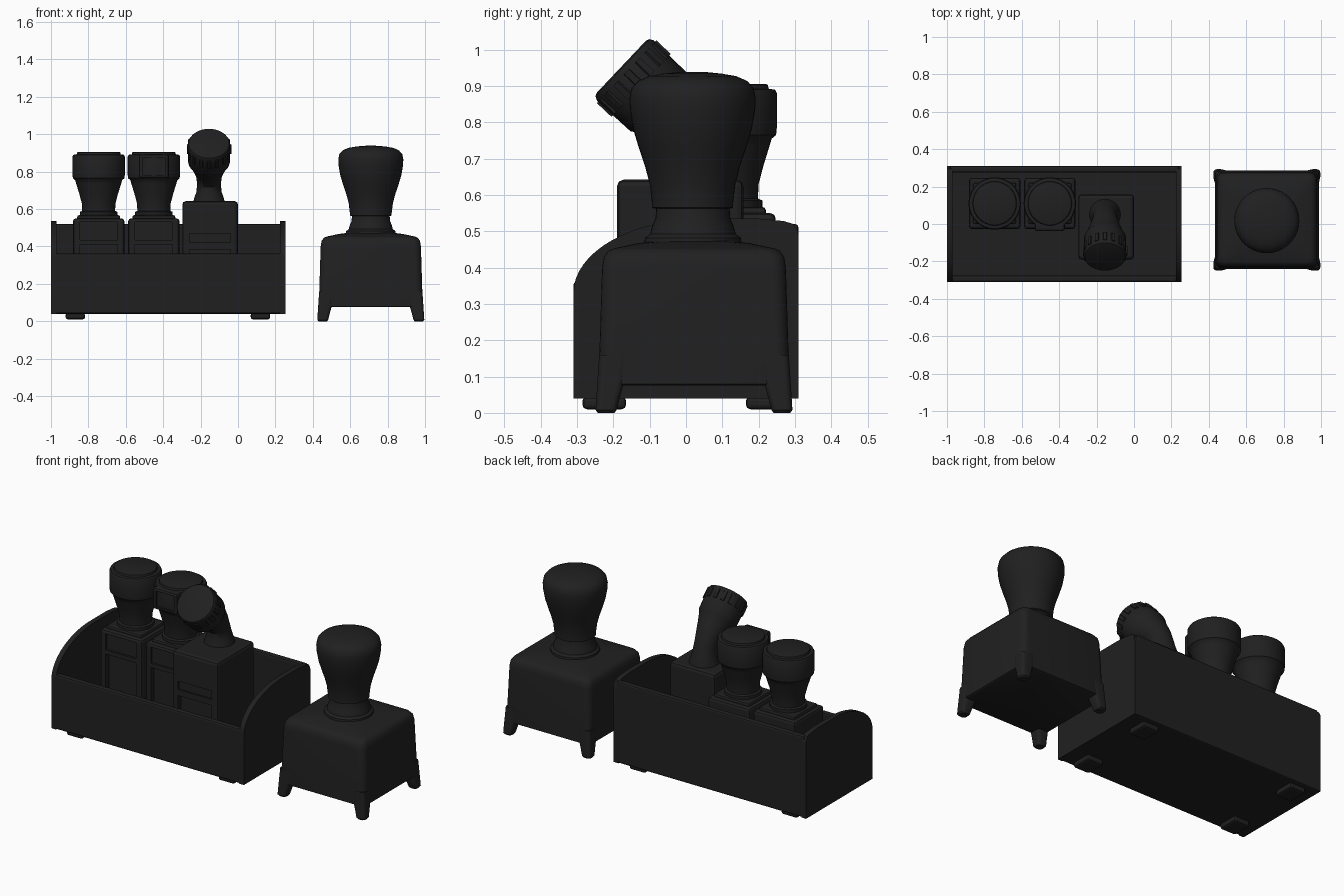
import bpy, bmesh, math
from mathutils import Vector

if "Cube" in bpy.data.objects:
    bpy.data.objects.remove(bpy.data.objects["Cube"])

black = bpy.data.materials.new("matte black plastic")
black.diffuse_color = (0.0145, 0.0145, 0.0145, 1)
black.use_nodes = True
black.node_tree.nodes["Principled BSDF"].inputs["Base Color"].default_value = black.diffuse_color


def finish(name, bm, bevel=0, smooth=True):
    bmesh.ops.recalc_face_normals(bm, faces=bm.faces)
    me = bpy.data.meshes.new(name)
    bm.to_mesh(me)
    bm.free()
    ob = bpy.data.objects.new(name, me)
    bpy.context.collection.objects.link(ob)
    me.materials.append(black)
    if smooth:
        bpy.ops.object.select_all(action='DESELECT')
        ob.select_set(True)
        bpy.context.view_layer.objects.active = ob
        bpy.ops.object.shade_smooth_by_angle(angle=math.radians(35))
    if bevel:
        m = ob.modifiers.new("bevel", 'BEVEL')
        m.width, m.segments, m.limit_method = bevel, 2, 'ANGLE'
    return ob


def box(name, x0, x1, y0, y1, z0, z1, bevel=0):
    bm = bmesh.new()
    bmesh.ops.create_cube(bm, size=1)
    for v in bm.verts:
        v.co = Vector(((x0, x1)[v.co.x > 0], (y0, y1)[v.co.y > 0], (z0, z1)[v.co.z > 0]))
    return finish(name, bm, bevel, smooth=False)


def loft(name, rings):
    """Skin equal-length rings of points and cap both ends."""
    bm = bmesh.new()
    vs = [[bm.verts.new(p) for p in r] for r in rings]
    n = len(vs[0])
    for a, b in zip(vs, vs[1:]):
        for i in range(n):
            j = (i + 1) % n
            bm.faces.new((a[i], a[j], b[j], b[i]))
    bm.faces.new(vs[0])
    bm.faces.new(vs[-1])
    return finish(name, bm)


def disc(c, r, axis=(0, 0, 1), n=40):
    side = Vector((1, 0, 0))
    up = Vector(axis).normalized().cross(side)
    return [Vector(c) + r * (math.cos(t) * side + math.sin(t) * up)
            for t in (2 * math.pi * i / n for i in range(n))]


def turned(name, x, y, profile):
    return loft(name, [disc((x, y, z), r) for r, z in profile])


def rounded(cx, cy, hx, hy, r, z):
    """Rounded rectangle ring at height z."""
    pts = []
    for k, (sx, sy) in enumerate(((1, 1), (-1, 1), (-1, -1), (1, -1))):
        for i in range(6):
            t = math.pi / 2 * (k + i / 5)
            pts.append((cx + sx * (hx - r) + r * math.cos(t),
                        cy + sy * (hy - r) + r * math.sin(t), z))
    return pts


def recess(ob, x0, x1, y, depth, z0, z1):
    c = box(ob.name + "_cutter", x0, x1, y - 0.05, y + depth, z0, z1)
    c.hide_render = True
    c.hide_viewport = True
    m = ob.modifiers.new("recess", 'BOOLEAN')
    m.operation, m.object, m.solver = 'DIFFERENCE', c, 'EXACT'


# Tray: floor, walls, curved side panels, feet
box("tray_floor", -0.985, 0.24, -0.30, 0.30, 0.04, 0.07)
box("tray_front_wall", -0.985, 0.24, -0.31, -0.275, 0.04, 0.362, 0.01)
box("tray_back_wall", -0.985, 0.24, 0.275, 0.31, 0.04, 0.52, 0.01)
side = [(-0.31, 0.04)]
for i in range(17):
    t = math.pi / 2 * i / 16
    side.append((0.05 - 0.36 * math.cos(t), 0.33 + 0.205 * math.sin(t)))
side += [(0.20, 0.535), (0.27, 0.528), (0.295, 0.52), (0.308, 0.50), (0.31, 0.48), (0.31, 0.04)]
for nm, x0, x1 in (("left", -1.0, -0.97), ("right", 0.225, 0.255)):
    loft("tray_side_" + nm, [[(x, y, z) for y, z in side] for x in (x0, x1)])
for x in (-0.87, 0.12):
    for y in (-0.225, 0.225):
        box("tray_foot", x - 0.052, x + 0.052, y - 0.06, y + 0.06, 0.01, 0.045, 0.012)

# Two upright stamps standing in the tray
for i, x in enumerate((-0.745, -0.45)):
    y = 0.11
    body = box("upright_stamp_body", x - 0.137, x + 0.137, y - 0.137, y + 0.137, 0.07, 0.55, 0.015)
    recess(body, x - 0.10, x + 0.10, y - 0.137, 0.03, 0.15, 0.41)
    recess(body, x - 0.10, x + 0.10, y - 0.137, 0.012, 0.435, 0.53)
    box("upright_stamp_top_plate", x - 0.115, x + 0.115, y - 0.11, y + 0.11, 0.54, 0.567, 0.01)
    turned("upright_stamp_handle", x, y,
           [(0.10, 0.56), (0.10, 0.585), (0.088, 0.59), (0.09, 0.63), (0.103, 0.68),
            (0.12, 0.735), (0.126, 0.755), (0.138, 0.765), (0.14, 0.785), (0.14, 0.88),
            (0.135, 0.89), (0.118, 0.892), (0.115, 0.903), (0.108, 0.906)])
    if i == 1:  # square index window on the second head
        win = box("handle_window_frame", x - 0.08, x + 0.08, y - 0.147, y, 0.765, 0.892, 0.012)
        recess(win, x - 0.06, x + 0.06, y - 0.147, 0.012, 0.783, 0.875)

# Larger stamp with a bent handle
body = box("bent_stamp_body", -0.298, 0.0, -0.19, 0.158, 0.07, 0.642, 0.018)
recess(body, -0.26, -0.04, -0.19, 0.03, 0.15, 0.385)
recess(body, -0.26, -0.04, -0.19, 0.01, 0.42, 0.47)
ax = Vector((0, -0.73, 0.69)).normalized()
face = Vector((-0.155, -0.178, 0.953))
rings = [disc((-0.155, y, z), r, a) for y, z, r, a in (
    (0.05, 0.63, 0.085, (0, 0, 1)), (0.05, 0.655, 0.08, (0, 0, 1)),
    (0.048, 0.69, 0.068, (0, -0.1, 1)), (0.038, 0.735, 0.063, (0, -0.3, 1)),
    (0.012, 0.78, 0.07, (0, -0.55, 0.85)), (-0.025, 0.815, 0.085, (0, -0.7, 0.72)))]
rings += [disc(face - ax * d, r, ax) for d, r in
          ((0.155, 0.103), (0.14, 0.112), (0.015, 0.114), (0.004, 0.108), (0.0, 0.098))]
loft("bent_stamp_handle", rings)
# Grip ribs around the bent head
up = ax.cross(Vector((1, 0, 0)))
for k in range(16):
    t = 2 * math.pi * k / 16
    out = math.cos(t) * Vector((1, 0, 0)) + math.sin(t) * up
    tan = ax.cross(out)
    loft("grip_rib", [[face - ax * d + out * r + tan * w for r, w in
                       ((0.105, -0.013), (0.119, -0.009), (0.119, 0.009), (0.105, 0.013))]
                      for d in (0.02, 0.075)])

# Free-standing stamp: tapered housing, corner legs, knob handle
cx, cy = 0.71, 0.022
loft("stamp_housing", [rounded(cx, cy, hx, hx - 0.015, r, z) for hx, r, z in
     ((0.27, 0.03, 0.075), (0.278, 0.035, 0.08), (0.268, 0.04, 0.40), (0.263, 0.04, 0.43),
      (0.25, 0.04, 0.447), (0.235, 0.04, 0.453), (0.17, 0.06, 0.467), (0.12, 0.08, 0.473))])
for sx in (-1, 1):
    for sy in (-1, 1):
        loft("corner_leg", [rounded(cx + sx * (o - h), cy + sy * (o - 0.015 - h), h, h, 0.018, z)
             for o, h, z in ((0.28, 0.023, 0.0), (0.286, 0.029, 0.008), (0.284, 0.032, 0.04),
                             (0.281, 0.037, 0.085), (0.276, 0.04, 0.16))])
turned("handle_collar", cx, cy - 0.003,
       [(0.135, 0.46), (0.132, 0.482), (0.118, 0.492), (0.112, 0.515), (0.103, 0.535), (0.10, 0.575)])
turned("knob_handle", cx, cy - 0.004,
       [(0.105, 0.562), (0.112, 0.566), (0.112, 0.58), (0.118, 0.63), (0.131, 0.68), (0.148, 0.73),
        (0.163, 0.78), (0.172, 0.83), (0.174, 0.865), (0.168, 0.895), (0.15, 0.914),
        (0.12, 0.927), (0.08, 0.934), (0.04, 0.938), (0.01, 0.939)])
